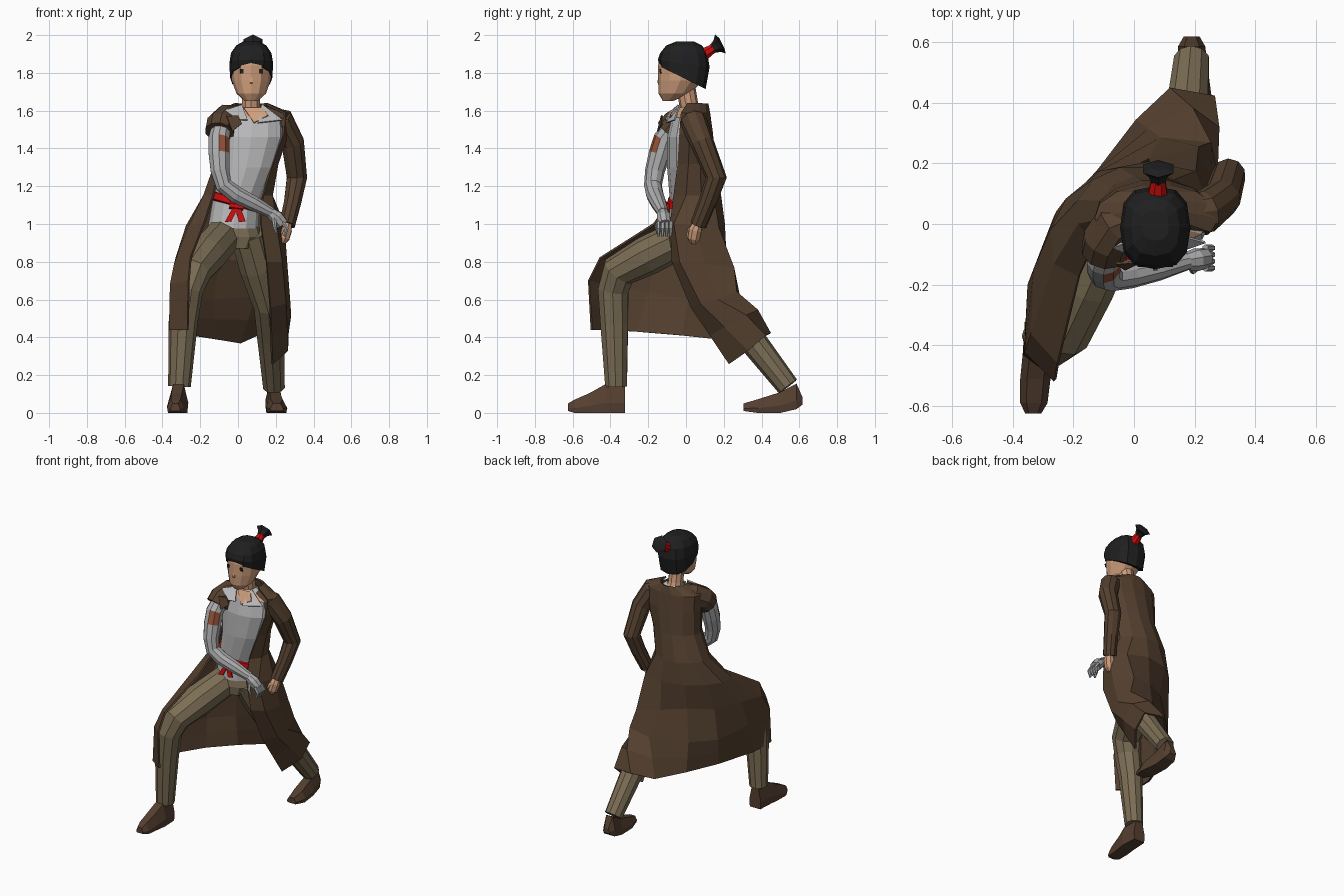
import bpy, bmesh, math
from mathutils import Vector

# Flat colours (linear)
COLOURS = {
    "coat brown": (0.09, 0.052, 0.029), "trouser khaki": (0.20, 0.155, 0.09),
    "shirt grey": (0.50, 0.50, 0.51), "skin": (0.62, 0.34, 0.20),
    "hair black": (0.014, 0.014, 0.015), "sash red": (0.60, 0.004, 0.004),
    "metal grey": (0.42, 0.42, 0.43), "rust patch": (0.30, 0.085, 0.04),
    "shoe brown": (0.09, 0.05, 0.03), "eye dark": (0.02, 0.015, 0.012)}
MATS = {}
for key, rgb in COLOURS.items():
    MATS[key] = bpy.data.materials.new(key)
    MATS[key].diffuse_color = (*rgb, 1)


def finish(bm, name, mat, rule=None, alt=None, thick=0):
    bmesh.ops.recalc_face_normals(bm, faces=bm.faces)
    if rule:
        for f in bm.faces:
            f.material_index = int(rule(f.calc_center_median(), f.normal))
    me = bpy.data.meshes.new(name)
    bm.to_mesh(me)
    bm.free()
    me.materials.append(MATS[mat])
    if alt:
        me.materials.append(MATS[alt])
    ob = bpy.data.objects.new(name, me)
    bpy.context.collection.objects.link(ob)
    if thick:
        m = ob.modifiers.new("thickness", 'SOLIDIFY')
        m.thickness, m.offset = thick, 0
    return ob


def loft(name, rings, mat, closed=True, **kw):
    """Skin a list of equal-length rings; closed rings get end caps."""
    bm = bmesh.new()
    vs = [[bm.verts.new(p) for p in r] for r in rings]
    n = len(vs[0])
    for a, b in zip(vs, vs[1:]):
        for i in range(n if closed else n - 1):
            j = (i + 1) % n
            bm.faces.new((a[i], a[j], b[j], b[i]))
    if closed:
        bm.faces.new(vs[0])
        bm.faces.new(vs[-1])
    return finish(bm, name, mat, **kw)


def oval(cx, cy, rx, ry, z, n=12, a0=0, a1=360, tilt=0, slope=0, power=1):
    """Ring from the front (-y) round by +x; power < 1 squares it off."""
    full = a1 - a0 == 360
    pts = []
    for i in range(n):
        a = math.radians(a0 + (a1 - a0) * i / (n if full else n - 1))
        s, c = (math.copysign(abs(v) ** power, v) if abs(v) > 1e-6 else 0
                for v in (math.sin(a), math.cos(a)))
        pts.append(Vector((cx + rx * s, cy - ry * c, z + tilt * c + slope * rx * s)))
    return pts


def tube(name, pts, mat, n=8, **kw):
    """Tapered limb through (x, y, z, radius) points."""
    P = [Vector(p[:3]) for p in pts]
    rings, prev, ref = [], None, None
    for i, p in enumerate(P):
        t = Vector((0, 0, 0))
        if i:
            t += (p - P[i - 1]).normalized()
        if i < len(P) - 1:
            t += (P[i + 1] - p).normalized()
        t.normalize()
        if ref is None:
            side = Vector((0, 1, 0)) if abs(t.x) > 0.9 else Vector((1, 0, 0))
            ref = (side - t * side.dot(t)).normalized()
        else:
            ref = prev.rotation_difference(t) @ ref
        prev = t
        w = t.cross(ref)
        rings.append([p + (ref * math.cos(a) + w * math.sin(a)) * pts[i][3]
                      for a in (2 * math.pi * (k + 0.5) / n for k in range(n))])
    return loft(name, rings, mat, **kw)


def plate(name, corners, mat):
    bm = bmesh.new()
    bm.faces.new([bm.verts.new(c) for c in corners])
    return finish(bm, name, mat, thick=0.008)


def shoe(name, sections):
    """Sections along y: (x, y, half width, bottom, top)."""
    rings = [[Vector((x + w * u, y, b + (t - b) * v)) for u, v in
              ((-.9, 0), (.9, 0), (1, .35), (.55, 1), (-.55, 1), (-1, .35))]
             for x, y, w, b, t in sections]
    return loft(name, rings, "shoe brown")


# Head, face and neck
loft("head", [oval(.07, -.095, .035, .028, 1.652), oval(.07, -.06, .078, .085, 1.69),
              oval(.07, -.03, .103, .118, 1.76), oval(.07, -.02, .11, .128, 1.84),
              oval(.07, -.015, .09, .11, 1.92)], "skin")
tube("neck", [(.07, .035, 1.55, .06), (.07, .015, 1.63, .05), (.07, .0, 1.72, .05)], "skin", n=10)
tube("nose", [(.07, -.138, 1.80, .005), (.07, -.145, 1.752, .011), (.07, -.135, 1.74, .008)], "skin", n=4)
for s in (-1, 1):
    x = .07 + .05 * s
    plate("eye", [(x - .009, -.134, 1.797), (x + .009, -.134, 1.797),
                  (x + .009, -.137, 1.82), (x - .009, -.137, 1.82)], "eye dark")

# Hair cap, tie and topknot
loft("hair", [oval(.07, -.018, .112, .122, 1.775, tilt=.06, power=.8),
              oval(.07, -.012, .116, .137, 1.85, tilt=.02, power=.75),
              oval(.07, -.012, .107, .125, 1.905, power=.75), oval(.07, -.01, .08, .095, 1.945, power=.75),
              oval(.07, -.005, .045, .05, 1.965, power=.75)], "hair black")
tube("hair_tie", [(.078, .09, 1.895, .036), (.08, .145, 1.93, .025)], "sash red")
tube("topknot", [(.08, .138, 1.926, .024), (.08, .165, 1.942, .036), (.08, .182, 1.953, .058),
                 (.08, .19, 1.957, .03)], "hair black", n=6)

# Shirt, open neck and collar flaps
loft("shirt", [oval(.07, .02, .05, .05, 1.62), oval(.075, .01, .17, .085, 1.565),
               oval(.07, .0, .18, .1, 1.46), oval(.045, .0, .15, .1, 1.3),
               oval(-.01, .01, .125, .095, 1.12), oval(-.025, .02, .135, .112, .975)], "shirt grey",
     rule=lambda c, n: c.z > 1.57 and c.y < 0 and abs(c.x - .07) < .08, alt="skin")
plate("neck_opening", [(.03, -.042, 1.615), (.13, -.042, 1.615), (.16, -.08, 1.575), (.085, -.092, 1.535)], "skin")
plate("collar_flap", [(.125, -.03, 1.635), (.235, -.06, 1.55), (.105, -.105, 1.535)], "shirt grey")
plate("collar_flap", [(.02, -.04, 1.63), (-.07, -.075, 1.60), (.0, -.11, 1.55), (.05, -.10, 1.55)], "shirt grey")

# Sash with knot and tails
loft("sash", [oval(-.012, .01, .12, .09, 1.09, slope=-.28), oval(-.012, .01, .137, .108, 1.10, slope=-.28),
              oval(-.01, .01, .135, .106, 1.135, slope=-.28), oval(-.01, .01, .12, .09, 1.14, slope=-.28)],
     "sash red")
tube("sash_knot", [(-.045, -.103, 1.10, .02), (.03, -.103, 1.09, .02)], "sash red", n=6)
for dx in (-.05, .025):
    plate("sash_tail", [(-.02, -.108, 1.10), (.008, -.108, 1.10),
                        (.015 + dx, -.116, 1.015), (-.02 + dx, -.116, 1.01)], "sash red")

# Trousers
loft("trouser_hips", [oval(-.02, .025, .128, .105, 1.0), oval(-.01, .025, .14, .115, .93),
                      oval(0, .01, .08, .09, .87)], "trouser khaki")
tube("front_leg", [(-.08, -.01, .93, .10), (-.165, -.2, .835, .105), (-.235, -.355, .75, .095),
                   (-.27, -.385, .65, .085), (-.29, -.38, .48, .077), (-.31, -.37, .14, .06)],
     "trouser khaki", n=10)
tube("back_leg", [(.055, .02, .95, .10), (.105, .1, .77, .10), (.16, .19, .57, .08),
                  (.172, .33, .41, .075), (.19, .54, .14, .06)], "trouser khaki", n=10)

# Shoes
shoe("front_shoe", [(-.315, -.322, .045, 0, .15), (-.315, -.43, .052, 0, .15),
                    (-.325, -.51, .05, 0, .105), (-.33, -.59, .045, 0, .07), (-.332, -.625, .026, .01, .05)])
shoe("back_shoe", [(.19, .618, .026, .045, .08), (.19, .585, .045, .02, .155), (.195, .5, .05, 0, .11),
                   (.205, .38, .056, 0, .072), (.205, .305, .035, .01, .05)])

# Long coat: bodice arcs open at the front, then a skirt draped over both legs
coat = [oval(cx, cy, rx, ry, z, 10, a, 360 - a) for cx, cy, rx, ry, z, a in (
    (.07, .035, .085, .08, 1.635, 70), (.075, .025, .2, .1, 1.585, 60),
    (.07, .025, .195, .115, 1.48, 60), (.045, .03, .165, .125, 1.32, 55),
    (0, .04, .185, .145, 1.15, 45))]
coat.append([(.12, -.08, 1.0), (.20, -.06, 1.0), (.24, .05, 1.0), (.20, .17, .98), (.05, .20, 1.0),
             (-.11, .17, 1.0), (-.22, .08, 1.0), (-.27, -.02, .99), (-.26, -.13, .98), (-.18, -.17, 1.0)])
coat.append([(.15, -.07, .8), (.23, -.03, .8), (.255, .1, .79), (.21, .25, .77), (.05, .21, .8),
             (-.10, .13, .82), (-.25, .04, .82), (-.325, -.15, .82), (-.335, -.36, .78), (-.25, -.455, .82)])
coat.append([(.17, .03, .56), (.25, .08, .58), (.27, .17, .6), (.25, .265, .64), (.09, .28, .62),
             (-.13, .16, .6), (-.26, .02, .6), (-.345, -.2, .64), (-.355, -.42, .68), (-.26, -.515, .70)])
hem = [(.18, .23, .26), (.26, .33, .33), (.262, .42, .41), (.12, .445, .42), (.01, .34, .37),
       (-.12, .17, .39), (-.24, -.02, .41), (-.345, -.26, .43), (-.36, -.43, .44), (-.265, -.5, .44)]
mid = [(Vector(a) + Vector(b)) / 2 for a, b in zip(coat[-1], hem)]
for i in (2, 3):
    mid[i] += Vector((.01, .022, .012))       # bulge round the back knee
coat += [mid, hem]
loft("coat", coat, "coat brown", closed=False, thick=.012)

# Coat sleeves: one long, one torn short
tube("long_sleeve", [(.14, .03, 1.56, .065), (.235, .04, 1.54, .072), (.29, .085, 1.43, .063),
                     (.312, .16, 1.245, .056), (.29, .115, 1.12, .048), (.26, .065, .995, .044)],
     "coat brown", n=10)
tube("torn_sleeve", [(.01, .02, 1.56, .068), (-.06, -.005, 1.555, .08), (-.09, -.055, 1.525, .08),
                     (-.098, -.09, 1.485, .078)], "coat brown", n=10)
plate("torn_flap", [(-.06, -.13, 1.57), (.0, -.125, 1.575), (.02, -.125, 1.53), (-.03, -.15, 1.49)], "coat brown")

# Bare hand: fist with thumb
tube("fist", [(.26, .065, 1.01, .026), (.252, .05, .97, .036), (.24, .042, .925, .034),
              (.232, .04, .90, .02)], "skin")
tube("fist_thumb", [(.24, .03, .98, .013), (.222, .012, .95, .014), (.22, .015, .925, .01)], "skin", n=6)

# Metal arm with a rust patch on the upper arm
tube("metal_arm", [(-.085, -.06, 1.53, .05), (-.1, -.115, 1.45, .058), (-.1, -.14, 1.37, .058),
                   (-.095, -.165, 1.28, .052), (-.075, -.175, 1.205, .047), (-.01, -.165, 1.155, .047),
                   (.08, -.145, 1.11, .042), (.175, -.122, 1.06, .03)], "metal grey", n=10,
     rule=lambda c, n: 1.37 < c.z < 1.45 and n.dot(Vector((.6, -.8, 0))) > .8, alt="rust patch")
tube("metal_palm", [(.165, -.124, 1.065, .028), (.205, -.118, 1.035, .038), (.235, -.112, 1.0, .034)],
     "metal grey")
for i in range(4):
    y = -.145 + .022 * i
    tube("metal_finger", [(.235, y, 1.01, .012), (.258, y, .975, .011), (.245, y - .002, .935, .007)],
         "metal grey", n=6)
tube("metal_thumb", [(.19, -.14, 1.03, .013), (.195, -.155, .985, .011), (.205, -.15, .95, .007)],
     "metal grey", n=6)
